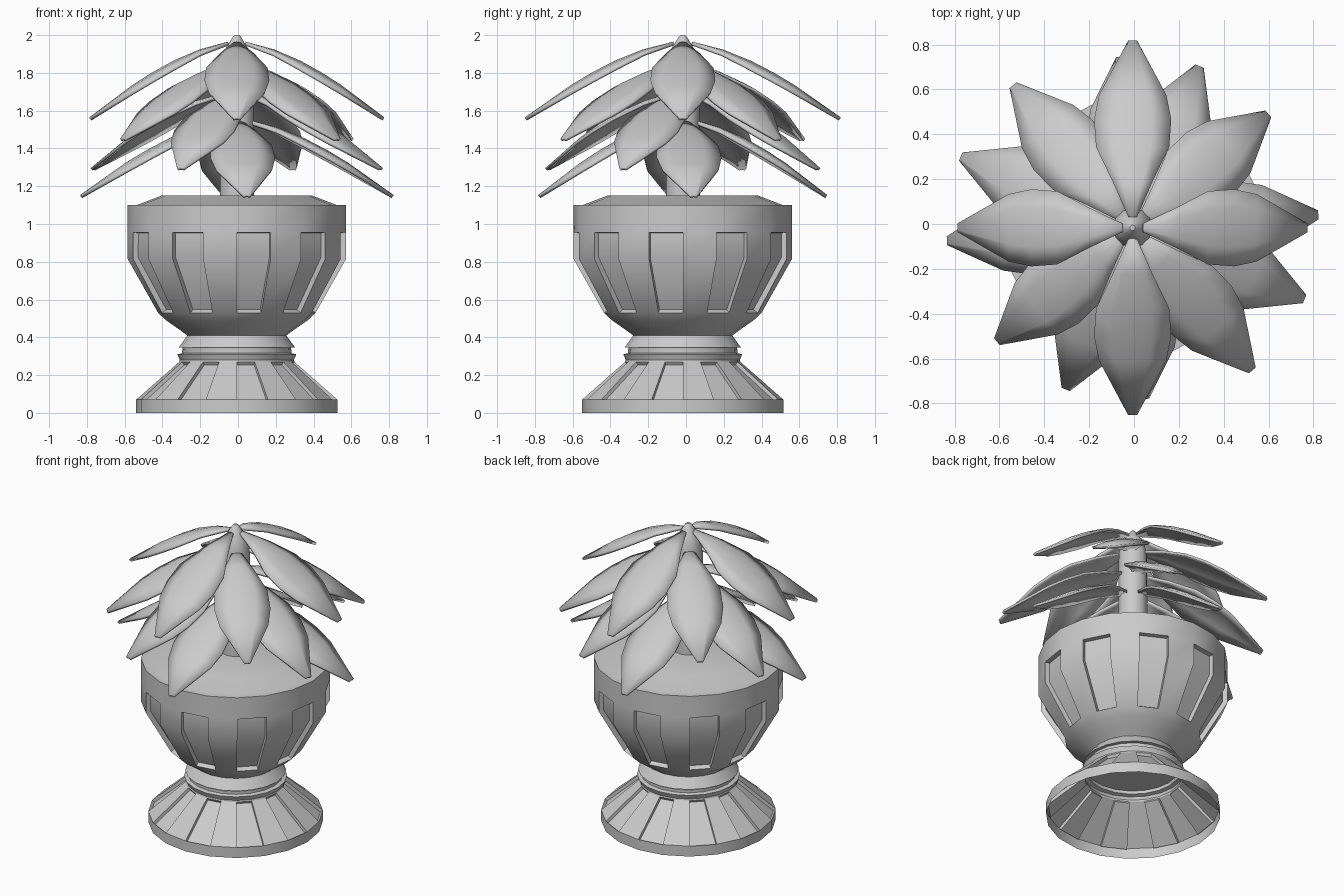
import bpy, bmesh
from math import sin, cos, radians, pi

if "Cube" in bpy.data.objects:
    bpy.data.objects.remove(bpy.data.objects["Cube"])

CX, CY = -0.006, -0.017


def add_object(name, bm):
    me = bpy.data.meshes.new(name)
    bm.to_mesh(me)
    bm.free()
    ob = bpy.data.objects.new(name, me)
    bpy.context.collection.objects.link(ob)
    return ob


def smooth(ob, angle=30):
    bpy.ops.object.select_all(action='DESELECT')
    ob.select_set(True)
    bpy.context.view_layer.objects.active = ob
    bpy.ops.object.shade_smooth_by_angle(angle=radians(angle))


def lathe(name, profile, sides, panel_bands=(), depth=0.03):
    """Revolve (r, z) points; every other face of the panel bands is sunk in."""
    bm = bmesh.new()
    rings = []
    for r, z in profile:
        rings.append([bm.verts.new((CX + r * sin(2 * pi * i / sides),
                                    CY - r * cos(2 * pi * i / sides), z))
                      for i in range(sides)])
    panels = []
    for k in range(len(rings) - 1):
        a, b = rings[k], rings[k + 1]
        for i in range(sides):
            j = (i + 1) % sides
            f = bm.faces.new((a[i], a[j], b[j], b[i]))
            if k in panel_bands and i % 2 == 0:
                panels.append(f)
    bm.faces.new(rings[-1])
    bm.normal_update()
    if panels:
        bmesh.ops.inset_region(bm, faces=panels, thickness=0.002, depth=-depth,
                               use_even_offset=True)
    ob = add_object(name, bm)
    smooth(ob)
    return ob


# Pedestal foot with sunk panels, open underneath
lathe("foot", [(0.533, 0), (0.533, 0.07), (0.305, 0.27), (0.302, 0.28),
               (0.315, 0.31), (0.29, 0.316), (0.29, 0.335)],
      20, panel_bands=(1,), depth=0.02)

# Bowl with sunk panels and slightly mounded soil on top
lathe("bowl", [(0.285, 0.32), (0.287, 0.345), (0.308, 0.346), (0.262, 0.41), (0.31, 0.445),
               (0.375, 0.49), (0.417, 0.53), (0.578, 0.815), (0.578, 0.955),
               (0.578, 1.10), (0.53, 1.10), (0.40, 1.15)],
      20, panel_bands=(6, 7), depth=0.03)

# Stem with pointed top
lathe("stem", [(0.09, 1.12), (0.088, 1.84), (0.065, 1.92), (0.022, 1.99), (0.012, 2.0)], 12)

# Leaf stations: fraction of length, half width, height
LEAF = [(0.06, 0.02, 1.965), (0.25, 0.09, 1.925), (0.43, 0.163, 1.865),
        (0.58, 0.172, 1.80), (0.71, 0.15, 1.735), (1.0, 0.02, 1.565)]


def leaf(name, angle, length, drop):
    bm = bmesh.new()
    c, s = cos(radians(angle)), sin(radians(angle))
    rows = []
    for t, w, z in LEAF:
        row = []
        for u in (-1, -0.5, 0, 0.5, 1):
            x, y = t * length, u * w
            row.append(bm.verts.new((CX + x * c - y * s, CY + x * s + y * c,
                                     z - drop - 0.04 * u * u * w / 0.172)))
        rows.append(row)
    for a, b in zip(rows, rows[1:]):
        for i in range(4):
            bm.faces.new((a[i], b[i], b[i + 1], a[i + 1]))
    ob = add_object(name, bm)
    mod = ob.modifiers.new("thickness", 'SOLIDIFY')
    mod.thickness = 0.016
    mod.offset = -1
    smooth(ob)


# Four tiers of four leaves: first angle, lengths of alternating pairs, drop
TIERS = [(0, 0.78, 0.835, 0.0), (40, 0.79, 0.83, 0.11),
         (-22.5, 0.83, 0.78, 0.265), (4, 0.83, 0.765, 0.41)]
for n, (start, len_a, len_b, drop) in enumerate(TIERS):
    for q in range(4):
        leaf(f"leaf_tier{n + 1}_{q + 1}", start + 90 * q, len_b if q % 2 else len_a, drop)
